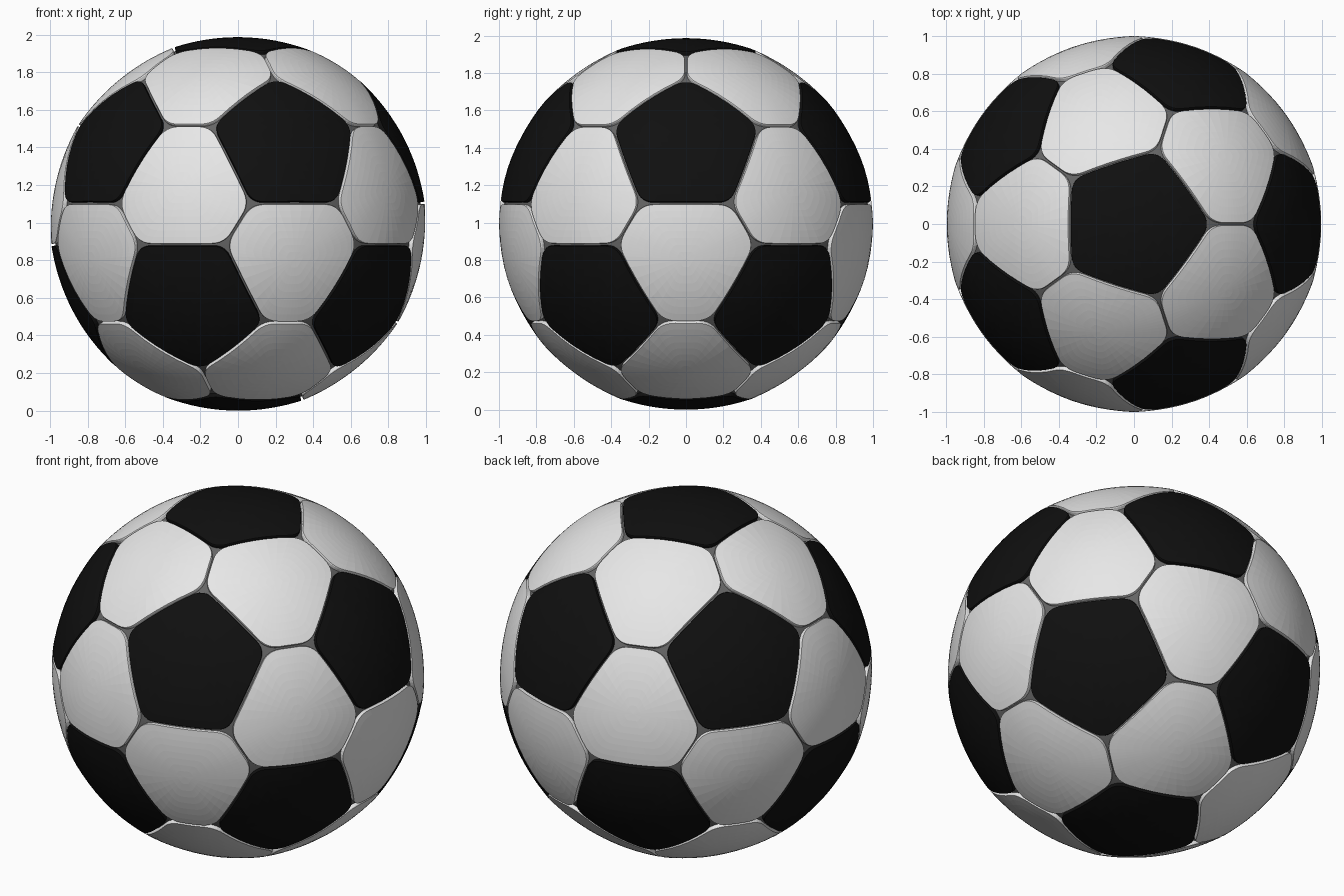
import bpy, bmesh, math
from mathutils import Vector

if "Cube" in bpy.data.objects:
    bpy.data.objects.remove(bpy.data.objects["Cube"])

CENTRE = Vector((0, 0, 0.993))
CUT = 0.395        # how far along each icosahedron edge the pentagon corners sit
GAP = 0.009        # half width of the seam
ROUND = 0.075      # corner rounding length
RINGS = 8


def material(name, v):
    m = bpy.data.materials.new(name)
    m.diffuse_color = (v, v, v, 1)
    m.use_nodes = True
    m.node_tree.nodes["Principled BSDF"].inputs["Base Color"].default_value = m.diffuse_color
    return m


def add_object(name, bm, mat):
    me = bpy.data.meshes.new(name)
    bm.to_mesh(me)
    bm.free()
    me.materials.append(mat)
    ob = bpy.data.objects.new(name, me)
    bpy.context.collection.objects.link(ob)
    ob.location = CENTRE
    return ob


# Icosahedron directions: two poles and two staggered rings of five
h, r = 1 / math.sqrt(5), 2 / math.sqrt(5)
ico = [Vector((0, 0, 1)), Vector((0, 0, -1))]
for k in range(5):
    a, b = math.radians(72 * k), math.radians(72 * k + 36)
    ico.append(Vector((r * math.cos(a), r * math.sin(a), h)))
    ico.append(Vector((r * math.cos(b), r * math.sin(b), -h)))


def near(p, q):
    return 0.9 < (p - q).length < 1.2


def outline(corners, n):
    """Inset, rounded outline of one panel in its tangent plane."""
    ax = n.orthogonal().normalized()
    ay = n.cross(ax)
    pts = [c / c.dot(n) for c in corners]
    pts.sort(key=lambda p: math.atan2(p.dot(ay), p.dot(ax)))
    fillets = []
    for i, p in enumerate(pts):
        u = (pts[i - 1] - p).normalized()
        v = (pts[(i + 1) % len(pts)] - p).normalized()
        q = p + (u + v) * (GAP / math.sin(u.angle(v)))
        s, e = q + u * ROUND, q + v * ROUND
        fillets.append([s * (1 - t) ** 2 + q * 2 * t * (1 - t) + e * t * t
                        for t in (j / 6 for j in range(7))])
    loop = []
    for i, f in enumerate(fillets):
        nxt = fillets[(i + 1) % len(fillets)][0]
        loop += f + [f[-1].lerp(nxt, j / 5) for j in range(1, 5)]
    return loop


def add_panel(bm, corners, n):
    """Domed panel with a small rolled edge and a skirt down into the seam."""
    n = n.normalized()
    loop = outline(corners, n)
    levels = [(k / RINGS, 0.993 + 0.006 * (k / RINGS) ** 2) for k in range(1, RINGS + 1)]
    levels += [(1.008, 0.994), (1.010, 0.965)]
    rings = [[bm.verts.new((n + (p - n) * s).normalized() * rad) for p in loop]
             for s, rad in levels]
    mid = bm.verts.new(n * 0.993)
    m = len(loop)
    for i in range(m):
        j = (i + 1) % m
        bm.faces.new((mid, rings[0][i], rings[0][j]))
        for a, b in zip(rings, rings[1:]):
            bm.faces.new((a[i], b[i], b[j], a[j]))


# Black pentagon panels
bm = bmesh.new()
for p in ico:
    add_panel(bm, [p.lerp(q, CUT) for q in ico if near(p, q)], p)
add_object("black_panels", bm, material("black", 0.005))

# White hexagon panels
bm = bmesh.new()
for i, a in enumerate(ico):
    for j in range(i + 1, 12):
        for k in range(j + 1, 12):
            tri = (a, ico[j], ico[k])
            if all(near(tri[x], tri[x - 1]) for x in range(3)):
                add_panel(bm, [p.lerp(q, CUT) for p in tri for q in tri if p is not q],
                          tri[0] + tri[1] + tri[2])
add_object("white_panels", bm, material("white", 0.8))

# Grey ball showing in the seams
bm = bmesh.new()
bmesh.ops.create_icosphere(bm, subdivisions=5, radius=0.978)
seam = add_object("seam_ball", bm, material("seam grey", 0.13))
for f in seam.data.polygons:
    f.use_smooth = True
